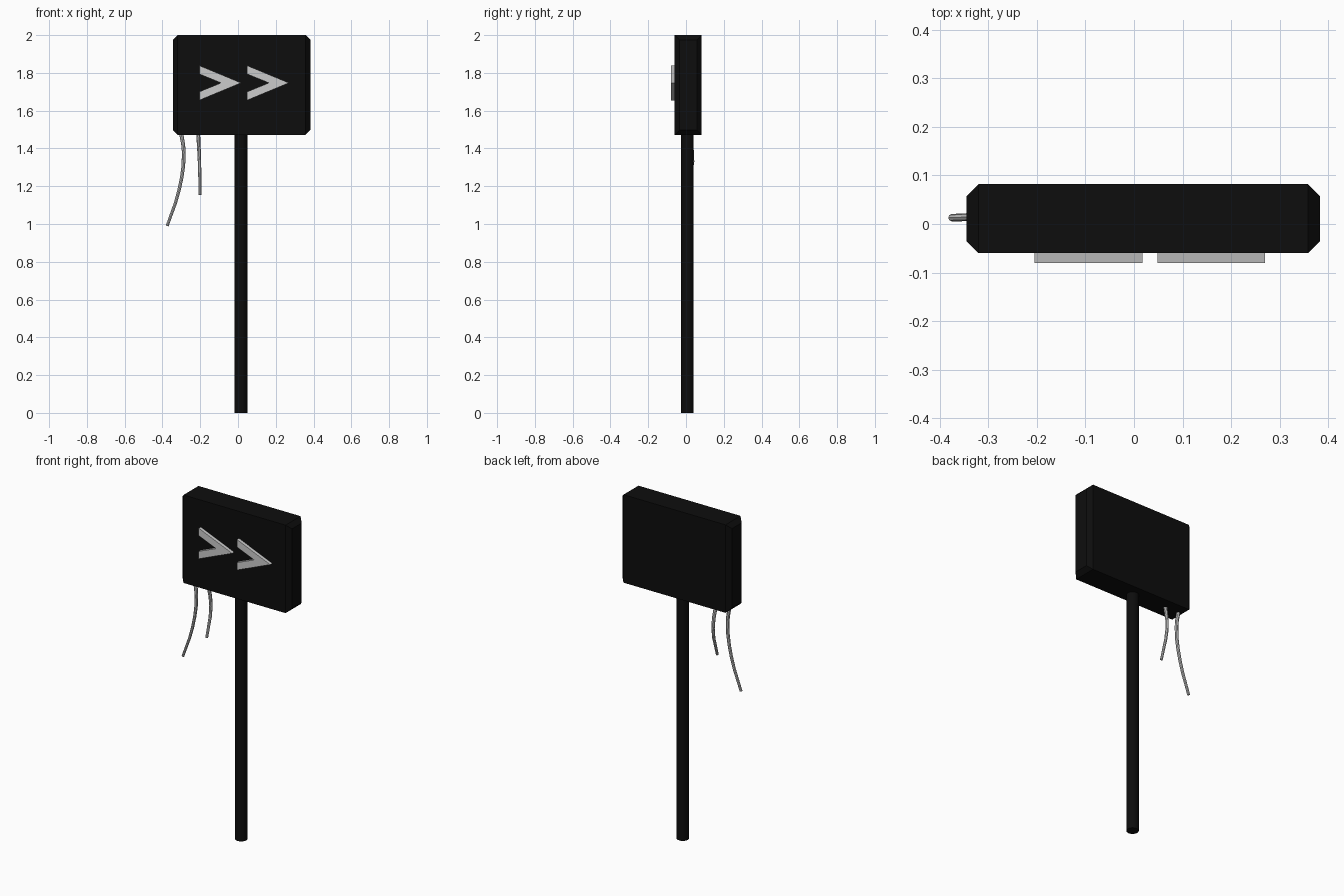
import bpy, bmesh
from mathutils import Vector

if "Cube" in bpy.data.objects:
    bpy.data.objects.remove(bpy.data.objects["Cube"], do_unlink=True)


def material(name, rgb):
    mat = bpy.data.materials.new(name)
    mat.use_nodes = True
    mat.diffuse_color = (*rgb, 1)
    mat.node_tree.nodes["Principled BSDF"].inputs["Base Color"].default_value = (*rgb, 1)
    return mat


black = material("matte black", (0.004, 0.004, 0.004))
grey = material("light grey", (0.6, 0.6, 0.6))


def add_object(name, bm, mat):
    bmesh.ops.recalc_face_normals(bm, faces=bm.faces)
    mesh = bpy.data.meshes.new(name)
    bm.to_mesh(mesh)
    bm.free()
    mesh.materials.append(mat)
    obj = bpy.data.objects.new(name, mesh)
    bpy.context.collection.objects.link(obj)
    return obj


def bridge(bm, a, b):
    for i in range(len(a)):
        j = (i + 1) % len(a)
        bm.faces.new((a[i], a[j], b[j], b[i]))


# Sign panel: box whose two ends taper inward
def panel(x0, x1, y0, y1, z0, z1, taper):
    bm = bmesh.new()
    rings = []
    for x, t in ((x0, taper), (x0 + taper, 0), (x1 - taper, 0), (x1, taper)):
        corners = ((y0 + t, z0 + t), (y1 - t, z0 + t), (y1 - t, z1 - t), (y0 + t, z1 - t))
        rings.append([bm.verts.new((x, y, z)) for y, z in corners])
    for a, b in zip(rings, rings[1:]):
        bridge(bm, a, b)
    bm.faces.new(rings[0])
    bm.faces.new(rings[-1])
    add_object("sign_panel", bm, black)


panel(-0.345, 0.383, -0.06, 0.082, 1.472, 2.0, 0.025)

# Pole
bpy.ops.mesh.primitive_cylinder_add(vertices=16, radius=0.034, depth=1.5, location=(0.016, 0.007, 0.75))
pole = bpy.context.object
pole.name = "pole"
pole.data.materials.append(black)
bpy.ops.object.shade_smooth_by_angle(angle=0.6)


# Raised chevrons on the front
def chevron(name, left, mid_z=1.747):
    upper = [(0, 0.047), (0, 0.092), (0.222, 0)]
    outline = upper + [(0, -0.092), (0, -0.047), (0.115, 0)]
    bm = bmesh.new()
    front, back = ([bm.verts.new((left + x, y, mid_z + z)) for x, z in outline]
                   for y in (-0.08, -0.058))
    bridge(bm, front, back)
    # each cap is two arms meeting along the centre line
    for ring in (front, back):
        bm.faces.new((ring[0], ring[1], ring[2], ring[5]))
        bm.faces.new((ring[2], ring[3], ring[4], ring[5]))
    add_object(name, bm, grey)


chevron("left_chevron", -0.205)
chevron("right_chevron", 0.048)


# Loose cables hanging under the panel
def cable(name, points, radius=0.011):
    curve = bpy.data.curves.new(name, "CURVE")
    curve.dimensions = "3D"
    curve.bevel_depth = radius
    curve.bevel_resolution = 2
    curve.use_fill_caps = True
    curve.resolution_u = 3
    spline = curve.splines.new("BEZIER")
    spline.bezier_points.add(len(points) - 1)
    for i, (bp, co) in enumerate(zip(spline.bezier_points, points)):
        bp.co = Vector(co)
        bp.handle_left_type = bp.handle_right_type = "AUTO"
        bp.radius = 1 - 0.3 * i / (len(points) - 1)
    curve.materials.append(grey)
    obj = bpy.data.objects.new(name, curve)
    bpy.context.collection.objects.link(obj)
    bpy.ops.object.select_all(action="DESELECT")
    obj.select_set(True)
    bpy.context.view_layer.objects.active = obj
    bpy.ops.object.convert(target="MESH")
    bpy.ops.object.shade_smooth_by_angle(angle=0.6)


cable("long_cable", [(-0.305, 0.015, 1.5), (-0.287, 0.015, 1.38),
                     (-0.312, 0.015, 1.18), (-0.375, 0.013, 0.99)])
cable("short_cable", [(-0.212, 0.008, 1.5), (-0.204, 0.035, 1.33),
                      (-0.201, -0.01, 1.155)])
